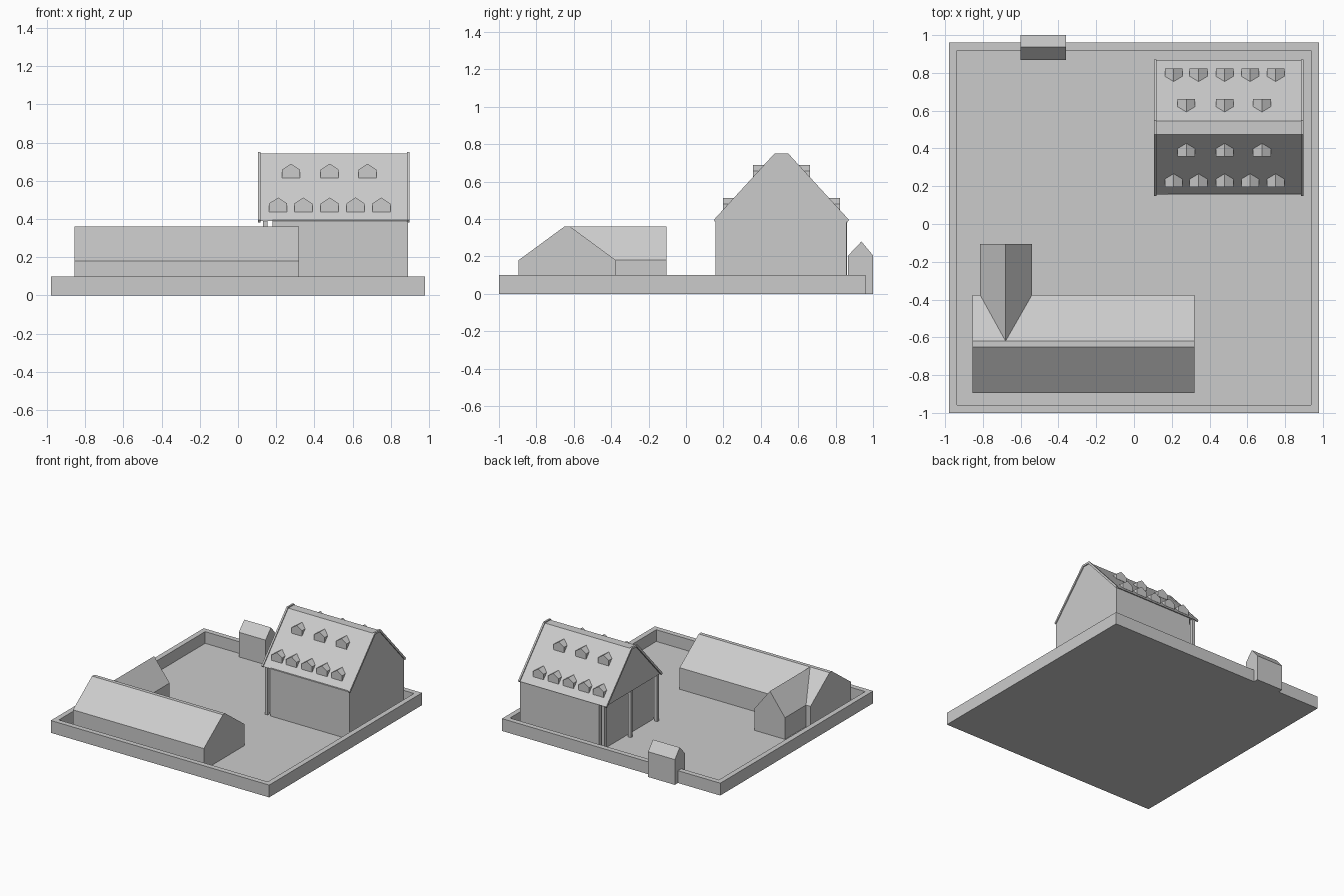
import bpy, bmesh
from mathutils import Vector

if "Cube" in bpy.data.objects:
    bpy.data.objects.remove(bpy.data.objects["Cube"])


def prism(name, profile, start, end, axis):
    """Extrude a closed (horizontal, z) profile along the x or y axis."""
    bm = bmesh.new()
    place = (lambda h, z, t: (t, h, z)) if axis == 'X' else (lambda h, z, t: (h, t, z))
    a = [bm.verts.new(place(h, z, start)) for h, z in profile]
    b = [bm.verts.new(place(h, z, end)) for h, z in profile]
    n = len(profile)
    bm.faces.new(a)
    bm.faces.new(b)
    for i in range(n):
        bm.faces.new((a[i], a[(i + 1) % n], b[(i + 1) % n], b[i]))
    return finish(name, bm)


def finish(name, bm):
    bmesh.ops.recalc_face_normals(bm, faces=bm.faces)
    mesh = bpy.data.meshes.new(name)
    bm.to_mesh(mesh)
    bm.free()
    obj = bpy.data.objects.new(name, mesh)
    bpy.context.collection.objects.link(obj)
    return obj


def box(name, x0, x1, y0, y1, z0, z1):
    return prism(name, [(y0, z0), (y1, z0), (y1, z1), (y0, z1)], x0, x1, 'X')


# Courtyard tray: a slab with its top inset and sunk to leave a rim wall
bm = bmesh.new()
bmesh.ops.create_cube(bm, size=1)
for v in bm.verts:
    v.co = Vector((v.co.x * 1.96, v.co.y * 1.96 - 0.02, (v.co.z + 0.5) * 0.1))
top = max(bm.faces, key=lambda f: f.calc_center_median().z)
bmesh.ops.inset_region(bm, faces=[top], thickness=0.06)
bm.verts.ensure_lookup_table()
low = bmesh.ops.extrude_discrete_faces(bm, faces=[top])['faces'][0]
bmesh.ops.translate(bm, verts=low.verts, vec=(0, 0, -0.095))
finish("courtyard_wall", bm)

# Long front barn and its rear wing
prism("barn", [(-0.895, 0), (-0.375, 0), (-0.375, 0.18), (-0.62, 0.36),
               (-0.65, 0.36), (-0.895, 0.18)], -0.855, 0.32, 'X')
prism("barn_wing", [(-0.815, 0), (-0.54, 0), (-0.54, 0.18), (-0.68, 0.36),
                    (-0.815, 0.18)], -0.63, -0.105, 'Y')

# Gatehouse in the rear wall
prism("gatehouse", [(0.867, 0), (1.0, 0), (1.0, 0.205), (0.938, 0.28),
                    (0.867, 0.205)], -0.6, -0.36, 'X')

# Tall house: body, overhanging roof storey, verge boards
MID = 0.51
box("house_body", 0.18, 0.89, 0.157, 0.857, 0, 0.395)
prism("house_roof", [(MID - 0.355, 0.39), (MID + 0.355, 0.39), (MID + 0.035, 0.742),
                     (MID - 0.035, 0.742)], 0.118, 0.89, 'X')
outer = [(-0.362, 0.395), (-0.037, 0.75), (0.037, 0.75), (0.362, 0.395)]
inner = [(0.352, 0.382), (0.03, 0.734), (-0.03, 0.734), (-0.352, 0.382)]
verge = [(MID + y, z) for y, z in outer + inner]
for side, x in (("left", 0.105), ("right", 0.884)):
    prism("verge_" + side, verge, x, x + 0.014, 'X')

# Porch posts under the left overhang
for y in (0.172, MID, 0.848):
    box("porch_post", 0.13, 0.155, y - 0.012, y + 0.012, 0, 0.395)

# Two rows of dormers on each roof slope
rows = [((0.21, 0.342, 0.48, 0.615, 0.75), 0.313, 0.437),
        ((0.277, 0.48, 0.678), 0.153, 0.614)]
for sign in (-1, 1):
    for xs, offset, z in rows:
        for x in xs:
            prism("dormer", [(x - 0.047, z), (x + 0.047, z), (x + 0.047, z + 0.044),
                             (x, z + 0.075), (x - 0.047, z + 0.044)],
                  MID + sign * offset, MID + sign * (offset - 0.085), 'Y')
